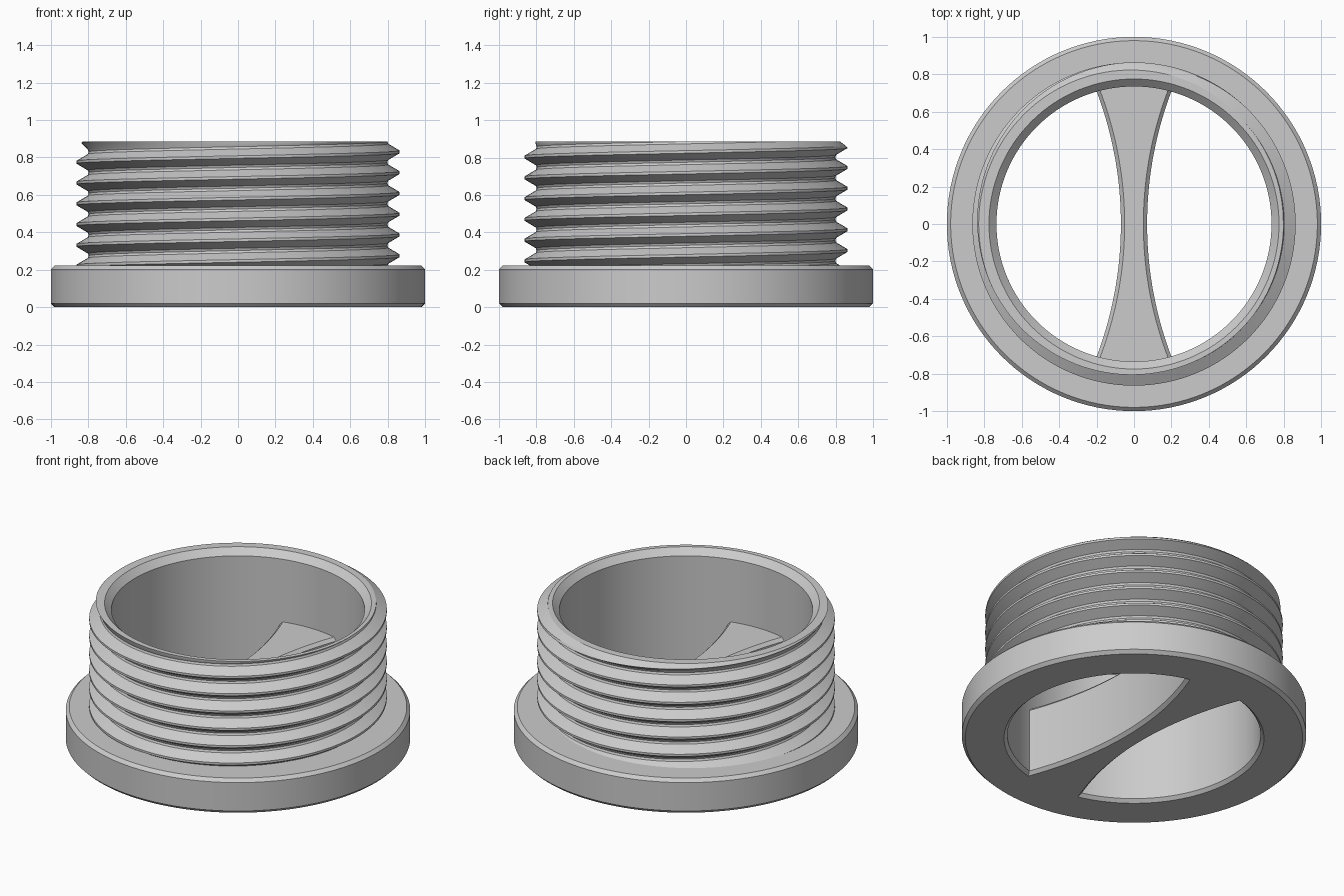
import bpy, bmesh, math

if "Cube" in bpy.data.objects:
    bpy.data.objects.remove(bpy.data.objects["Cube"])

SEG = 128
grey = bpy.data.materials.new("plain grey")
grey.diffuse_color = (0.6, 0.6, 0.6, 1)
grey.use_nodes = True
grey.node_tree.nodes["Principled BSDF"].inputs["Base Color"].default_value = grey.diffuse_color


def finish(bm, name, angle=25):
    bmesh.ops.remove_doubles(bm, verts=bm.verts, dist=0.0002)
    bmesh.ops.recalc_face_normals(bm, faces=bm.faces)
    mesh = bpy.data.meshes.new(name)
    bm.to_mesh(mesh)
    bm.free()
    mesh.materials.append(grey)
    ob = bpy.data.objects.new(name, mesh)
    bpy.context.collection.objects.link(ob)
    bpy.ops.object.select_all(action='DESELECT')
    ob.select_set(True)
    bpy.context.view_layer.objects.active = ob
    bpy.ops.object.shade_smooth_by_angle(angle=math.radians(angle))
    return ob


def loft(bm, rings, closed=False):
    """Join equal-length rows of points with quads."""
    rows = [[bm.verts.new(p) for p in r] for r in rings]
    for a, b in zip(rows, rows[1:]):
        n = len(a)
        for i in range(n if closed else n - 1):
            j = (i + 1) % n
            bm.faces.new((a[i], a[j], b[j], b[i]))
    return rows


# Flange: chamfered ring, turned around z
profile = [(0.735, 0.02), (0.755, 0), (0.98, 0), (1, 0.02),
           (1, 0.202), (0.98, 0.222), (0.79, 0.222)]
bm = bmesh.new()
loft(bm, [[(r * math.cos(a), r * math.sin(a), z) for r, z in profile]
          for a in (math.tau * i / SEG for i in range(SEG + 1))])
finish(bm, "flange")

# Threaded sleeve: right-hand helix trimmed flat, then carried into the bore
PITCH, TOP, BASE, CREST = 0.111, 0.886, 0.2, 0.83
tooth = [(-0.0555, 0.798), (-0.043, 0.803), (-0.007, 0.864),
         (0.007, 0.864), (0.043, 0.803)]
bm = bmesh.new()
rows = []
for i in range(SEG + 1):
    a = math.tau * i / SEG
    row = []
    for turn in range(-8, 3):
        for dz, r in tooth:
            z = CREST + PITCH * (turn + i / SEG) + dz
            r = min(r, max(0.798, 0.83 + TOP - z))
            row.append((r * math.cos(a), r * math.sin(a), z))
    rows.append(row)
loft(bm, rows)
# The seam closes because one turn equals one pitch
bmesh.ops.remove_doubles(bm, verts=bm.verts, dist=0.0002)
for z, side in ((TOP, 1), (BASE, -1)):
    bmesh.ops.bisect_plane(bm, geom=bm.verts[:] + bm.edges[:] + bm.faces[:],
                           dist=1e-5, plane_co=(0, 0, z),
                           plane_no=(0, 0, side), clear_outer=True)
edges = [e for e in bm.edges if e.is_boundary
         and all(v.co.z > TOP - 0.001 for v in e.verts)]
for r, z in ((0.775, TOP), (0.735, 0.846), (0.735, 0.02)):
    new = bmesh.ops.extrude_edge_only(bm, edges=edges)["geom"]
    edges = [g for g in new if isinstance(g, bmesh.types.BMEdge)]
    for v in (g for g in new if isinstance(g, bmesh.types.BMVert)):
        k = r / math.hypot(v.co.x, v.co.y)
        v.co = (v.co.x * k, v.co.y * k, z)
finish(bm, "threaded_sleeve")

# Bridge: waisted, chamfered bar across the bore
R, C, H = 2.0, 0.02, 0.445
rings = []
for i in range(41):
    y = -0.76 + 1.52 * i / 40
    w = 0.07 + R - math.sqrt(R * R - y * y)
    half = [(w - C, 0), (w, C), (w, H - C), (w - C, H)]
    section = half + [(-x, z) for x, z in reversed(half)]
    rings.append([(x, y, z) for x, z in section])
bm = bmesh.new()
rows = loft(bm, rings, closed=True)
bm.faces.new(rows[0])
bm.faces.new(rows[-1])
finish(bm, "grip_bridge")
